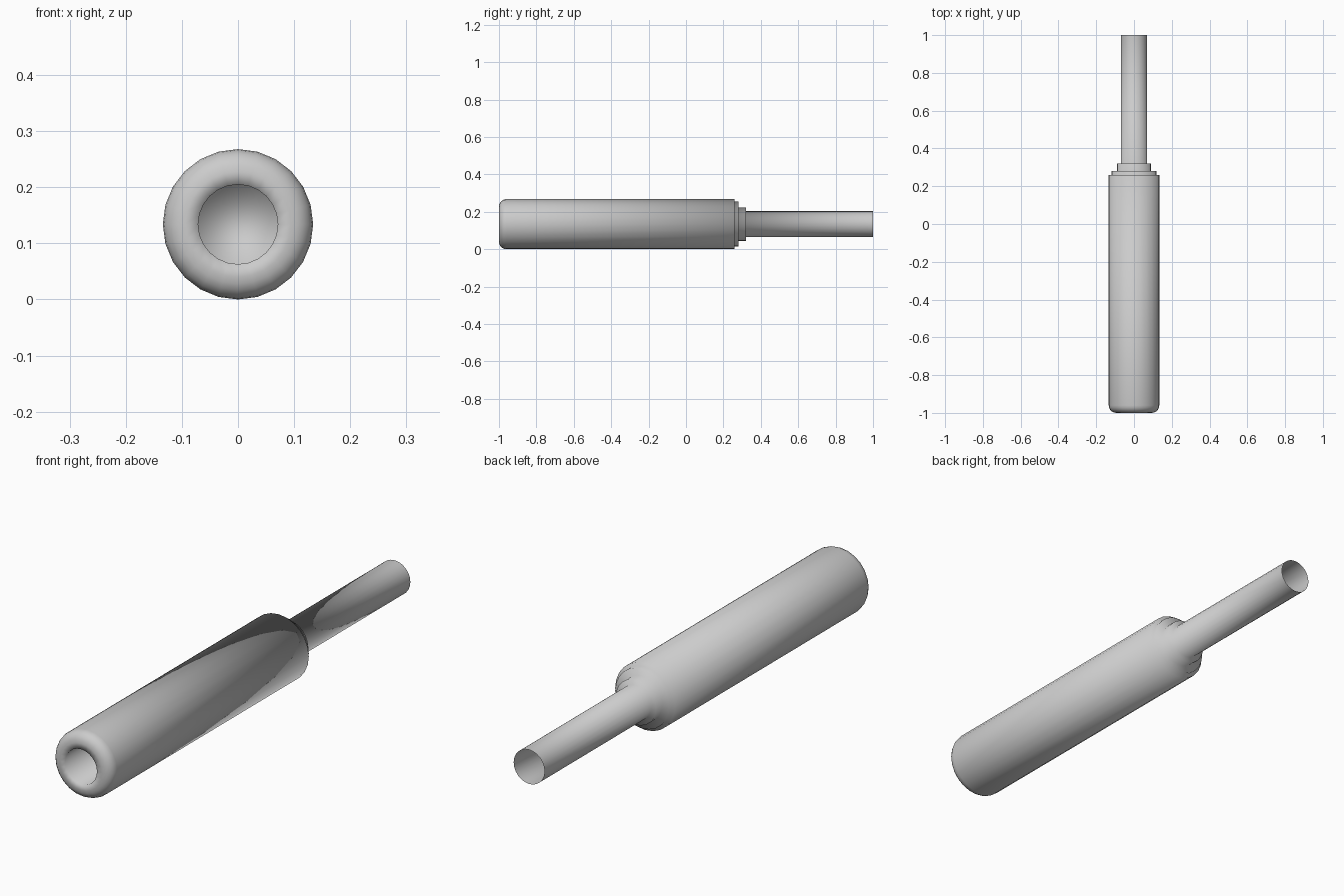
import bpy, bmesh
from math import sin, cos, pi

if "Cube" in bpy.data.objects:
    bpy.data.objects.remove(bpy.data.objects["Cube"])

SIDES = 24
AXIS_Z = 0.134


def lathe(name, profile, cap_end=False):
    """Revolve (radius, y) points around the long axis."""
    bm = bmesh.new()
    rings = []
    for r, y in profile:
        rings.append([bm.verts.new((r * sin(2 * pi * i / SIDES), y,
                                    AXIS_Z + r * cos(2 * pi * i / SIDES)))
                      for i in range(SIDES)])
    for a, b in zip(rings, rings[1:]):
        for i in range(SIDES):
            j = (i + 1) % SIDES
            bm.faces.new((a[i], a[j], b[j], b[i]))
    if cap_end:
        bm.faces.new(rings[-1])
    bmesh.ops.recalc_face_normals(bm, faces=bm.faces)
    mesh = bpy.data.meshes.new(name)
    bm.to_mesh(mesh)
    bm.free()
    for p in mesh.polygons:
        p.use_smooth = True
    ob = bpy.data.objects.new(name, mesh)
    bpy.context.collection.objects.link(ob)
    return ob


# Outer shell: thin tube, stepped collars, thick body, rounded nose, front bore
R, ROUND = 0.134, 0.04
nose = [(R - ROUND + ROUND * cos(k * pi / 10), -1 + ROUND - ROUND * sin(k * pi / 10))
        for k in range(6)]
profile = [(0.069, 1.0), (0.069, 0.32), (0.09, 0.32), (0.09, 0.28),
           (0.12, 0.28), (0.12, 0.26), (R, 0.26)]
profile += nose + [(0.071, -1.0), (0.071, -0.5)]
lathe("tube_and_body", profile, cap_end=True)
